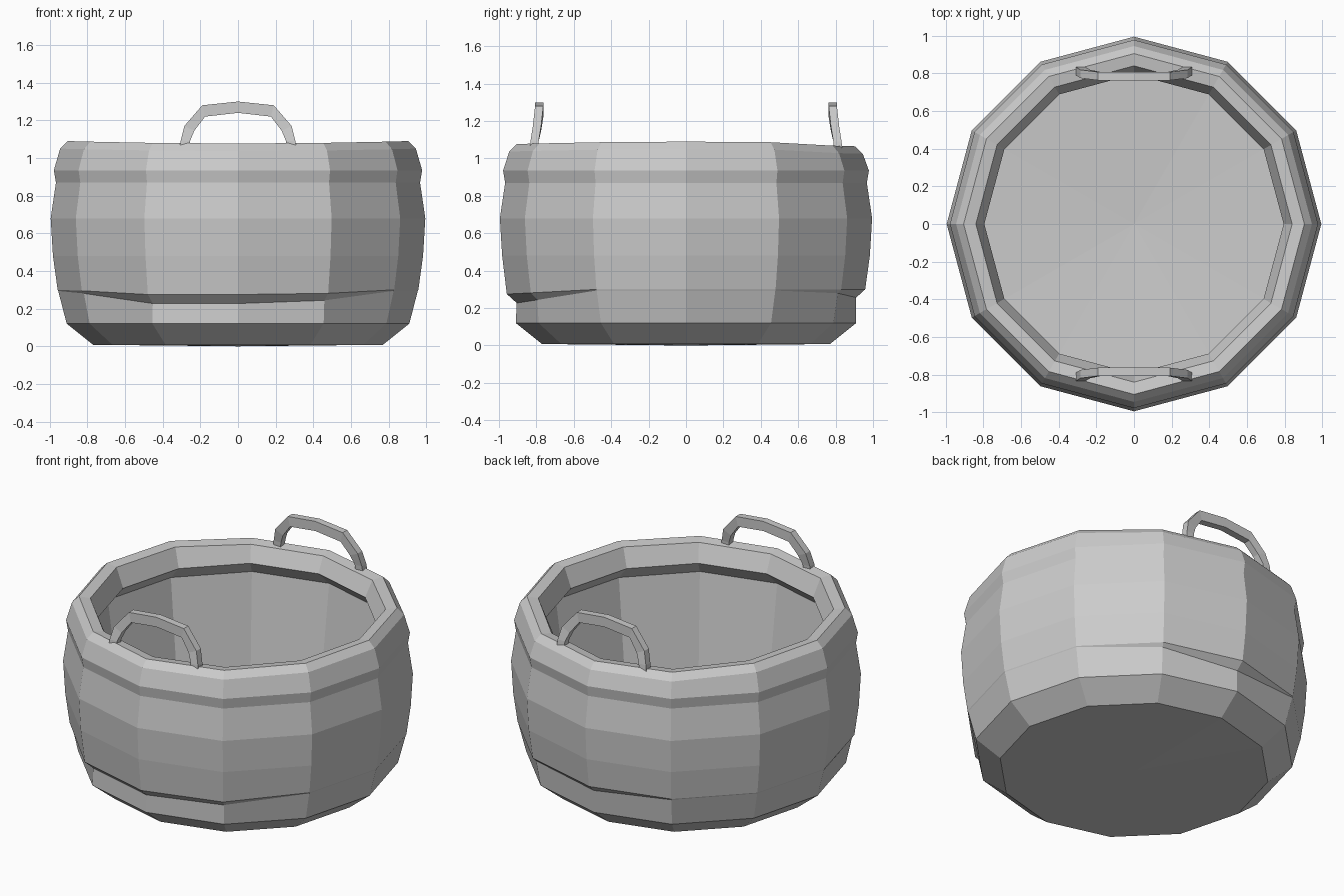
import bpy, bmesh
from math import sin, cos, pi
from mathutils import Vector

if "Cube" in bpy.data.objects:
    bpy.data.objects.remove(bpy.data.objects["Cube"])

SIDES = 12


def finish(name, bm):
    bmesh.ops.recalc_face_normals(bm, faces=bm.faces)
    me = bpy.data.meshes.new(name)
    bm.to_mesh(me)
    bm.free()
    ob = bpy.data.objects.new(name, me)
    bpy.context.collection.objects.link(ob)
    return ob


# Profile of the tub: (radius, height), underside -> outer wall -> rim -> inside
profile = [(0.77, 0.008), (0.91, 0.12), "undercut", "hem", (0.983, 0.48),
           (0.995, 0.68), (0.967, 0.87), (0.978, 0.935), (0.945, 1.05),
           (0.905, 1.09), (0.84, 1.08), (0.795, 0.96), (0.90, 0.86),
           (0.80, 0.12)]

# Depth of the step under the hem, counted from the front towards +x
step = [1, 0.75, 0, 0, 0, 0.35, 0.9, 0, 0, 0, 0.2, 1]


def tub_point(entry, i):
    a = 2 * pi * i / SIDES
    w = step[i]
    hem_z = 0.30 - (0.025 * w if cos(a) > 0 else 0)
    if entry == "hem":
        r, z = 0.958, hem_z
    elif entry == "undercut":
        r, z = 0.955 - 0.05 * w, hem_z - 0.006 - 0.042 * w
    else:
        r, z = entry
        if z > 1.0:  # the rim dips slightly at the front and back
            z -= 0.013 * cos(a) ** 2 + (0.012 if cos(a) < -0.7 else 0)
    return Vector((r * sin(a), -r * cos(a), z))


bm = bmesh.new()
rings = [[bm.verts.new(tub_point(p, i)) for i in range(SIDES)] for p in profile]
for lo, hi in zip(rings, rings[1:]):
    for i in range(SIDES):
        j = (i + 1) % SIDES
        bm.faces.new((lo[i], lo[j], hi[j], hi[i]))
# underside and inner floor as shallow fans
for ring, z in ((rings[0], 0.0), (rings[-1], 0.08)):
    c = bm.verts.new((0, 0, z))
    for i in range(SIDES):
        bm.faces.new((ring[i], ring[(i + 1) % SIDES], c))
finish("basket_tub", bm)

# Carrying handles: outer and inner arch points, (outer x, z, inner x, z, y)
half = [(0.31, 1.05, 0.26, 1.05, 0.813), (0.305, 1.09, 0.255, 1.09, 0.81),
        (0.285, 1.17, 0.232, 1.145, 0.797), (0.19, 1.28, 0.175, 1.22, 0.785),
        (0.0, 1.30, 0.0, 1.24, 0.785)]
arch = half + [(-a, b, -c, d, y) for a, b, c, d, y in half[-2::-1]]


def handle(name, side):
    bm = bmesh.new()
    t = 0.022
    loops = [[bm.verts.new(v) for v in ((ox, side * (y - t), oz), (ox, side * (y + t), oz),
                                        (ix, side * (y + t), iz), (ix, side * (y - t), iz))]
             for ox, oz, ix, iz, y in arch]
    for a, b in zip(loops, loops[1:]):
        for k in range(4):
            n = (k + 1) % 4
            bm.faces.new((a[k], a[n], b[n], b[k]))
    bm.faces.new(loops[0])
    bm.faces.new(loops[-1])
    finish(name, bm)


handle("front_handle", -1)
handle("back_handle", 1)
